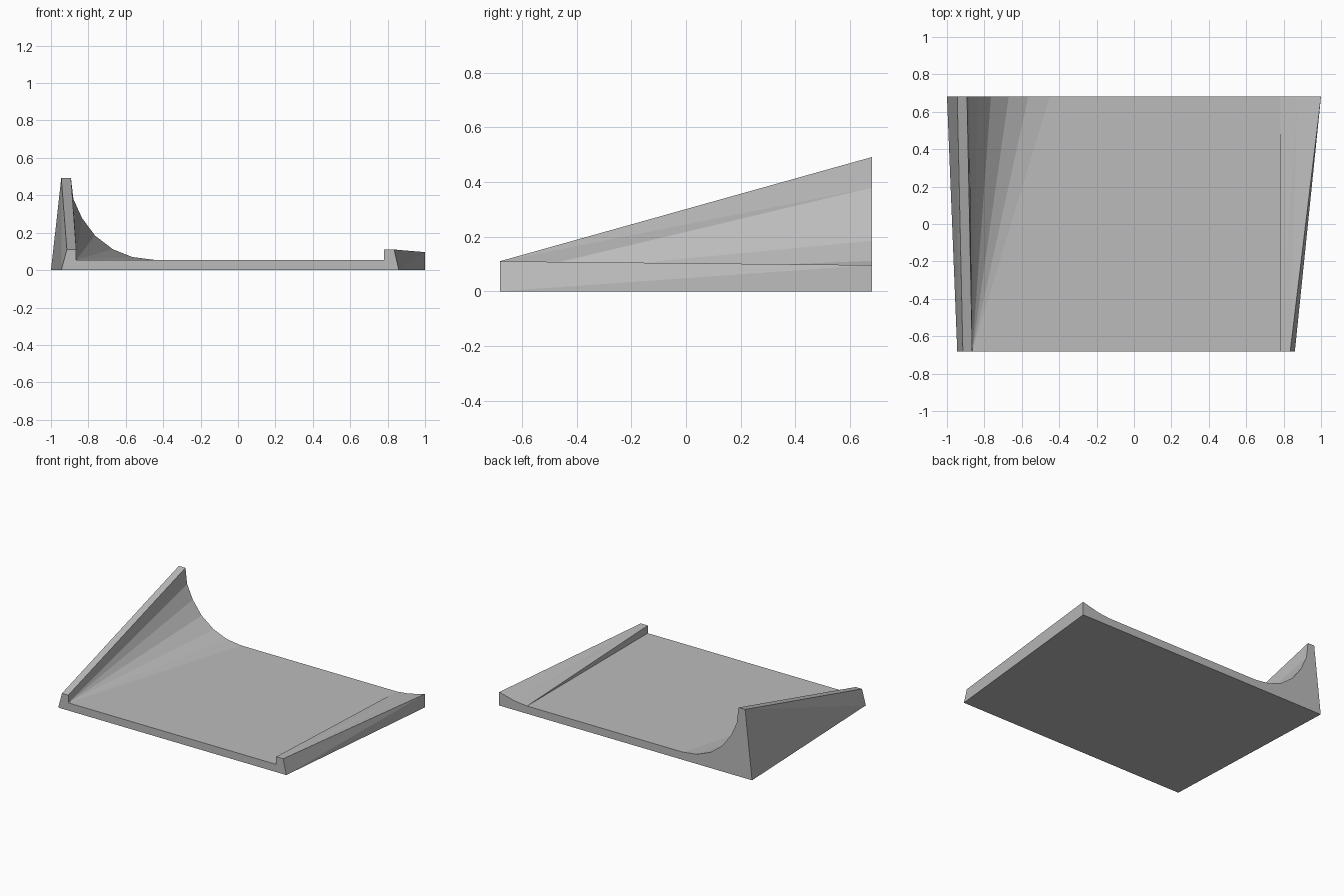
import bpy, bmesh

if "Cube" in bpy.data.objects:
    bpy.data.objects.remove(bpy.data.objects["Cube"])

Y = 0.682          # half depth

# Front outline, going from the left outer foot over the top to the right foot
front = [(-0.945, 0), (-0.915, 0.11), (-0.865, 0.11), (-0.865, 0.055),
         (0.78, 0.055), (0.78, 0.11), (0.835, 0.11), (0.86, 0)]
# Back outline: tall fin, concave sweep down to the floor, shallow curb
back = [(-1, 0), (-0.945, 0.492), (-0.893, 0.492), (-0.88, 0.38),
        (-0.835, 0.28), (-0.765, 0.185), (-0.67, 0.112), (-0.565, 0.07),
        (-0.45, 0.055), (0.78, 0.055), (0.874, 0.065), (1, 0.096), (1, 0)]
# Rails joining front point to back point; neighbours span a triangle or quad
rails = [(0, 0), (0, 1), (1, 1), (2, 2), (2, 3), (3, 3), (3, 4), (3, 5),
         (3, 6), (3, 7), (3, 8), (4, 9), (5, 9), (5, 10), (6, 10), (6, 11),
         (7, 11), (7, 12)]

bm = bmesh.new()
f = [bm.verts.new((x, -Y, z)) for x, z in front]
b = [bm.verts.new((x, Y, z)) for x, z in back]

# Long surfaces between the two outlines
for (f0, b0), (f1, b1) in zip(rails, rails[1:]):
    loop = [f[f0], b[b0], b[b1], f[f1]]
    bm.faces.new(list(dict.fromkeys(loop)))

# End caps and flat underside
bm.faces.new(f)
bm.faces.new(b[::-1])
bm.faces.new([f[0], f[-1], b[-1], b[0]])
bmesh.ops.recalc_face_normals(bm, faces=bm.faces[:])
# Split the concave caps cleanly
bmesh.ops.triangulate(bm, faces=[p for p in bm.faces if len(p.verts) > 4])

mesh = bpy.data.meshes.new("ramp_panel")
bm.to_mesh(mesh)
bm.free()

grey = bpy.data.materials.new("plain grey")
grey.diffuse_color = (0.5, 0.5, 0.5, 1)
grey.use_nodes = True
grey.node_tree.nodes["Principled BSDF"].inputs["Base Color"].default_value = grey.diffuse_color
mesh.materials.append(grey)
panel = bpy.data.objects.new("ramp_panel", mesh)
bpy.context.collection.objects.link(panel)
